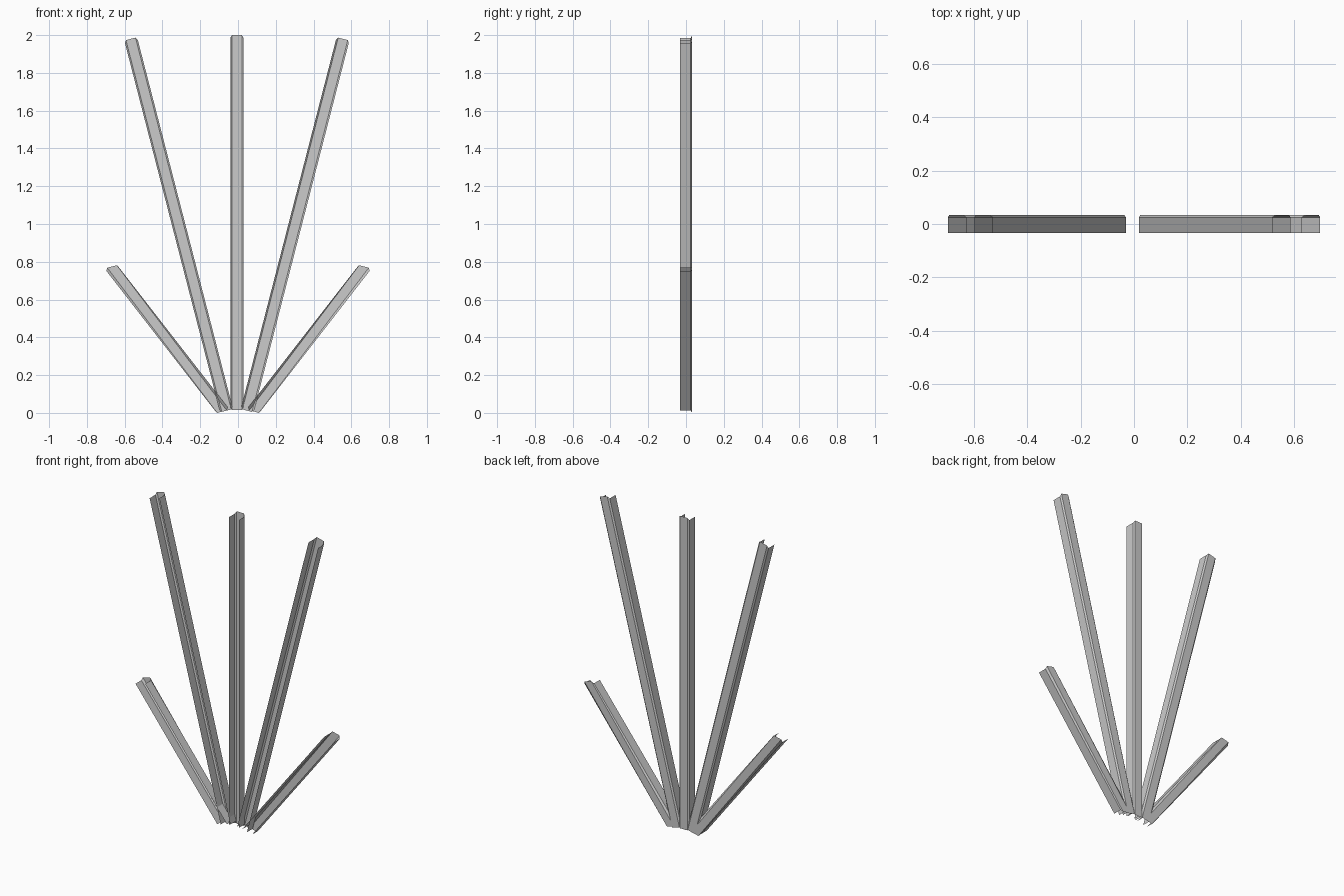
import bpy
from math import sin, cos, radians

if "Cube" in bpy.data.objects:
    bpy.data.objects.remove(bpy.data.objects["Cube"])

# Open channel section: (across, depth, end inset) - open to the front, bevelled back corners
SECTION = [(-.035, -.033, .015), (-.035, .025, .015), (-.026, .033, 0),
           (.026, .033, 0), (.035, .025, .015), (.035, -.033, .015)]


def channel(name, bottom, top, tilt):
    """Sheet channel between two (x, z) points, with ends cut at the tilt angle."""
    s, c = sin(radians(tilt)), cos(radians(tilt))
    verts = []
    for (x, z), sign in ((bottom, 1), (top, -1)):
        for w, y, inset in SECTION:
            verts.append((x + w * c + sign * inset * s, y,
                          z - w * s + sign * inset * c))
    n = len(SECTION)
    faces = [(i, i + n, i + n + 1, i + 1) for i in range(n - 1)]
    mesh = bpy.data.meshes.new(name)
    mesh.from_pydata(verts, [], faces)
    # face outwards, away from the channel's hollow
    if mesh.polygons[2].normal.y < 0:
        mesh.flip_normals()
    mesh.update()
    ob = bpy.data.objects.new(name, mesh)
    bpy.context.collection.objects.link(ob)
    return ob


MID = -.006  # the three long bars sit slightly left of centre

# Upright bar
channel("centre_bar", (MID, .015), (MID, 2.0), 0)

# Tall leaning bars and short splayed bars on each side
for side, sign in (("left", -1), ("right", 1)):
    channel(f"tall_bar_{side}", (MID + sign * .0545, .012),
            (MID + sign * .562, 1.98), sign * 14.5)
    channel(f"short_bar_{side}", (sign * .085, .007),
            (sign * .667, .775), sign * 14.5)
